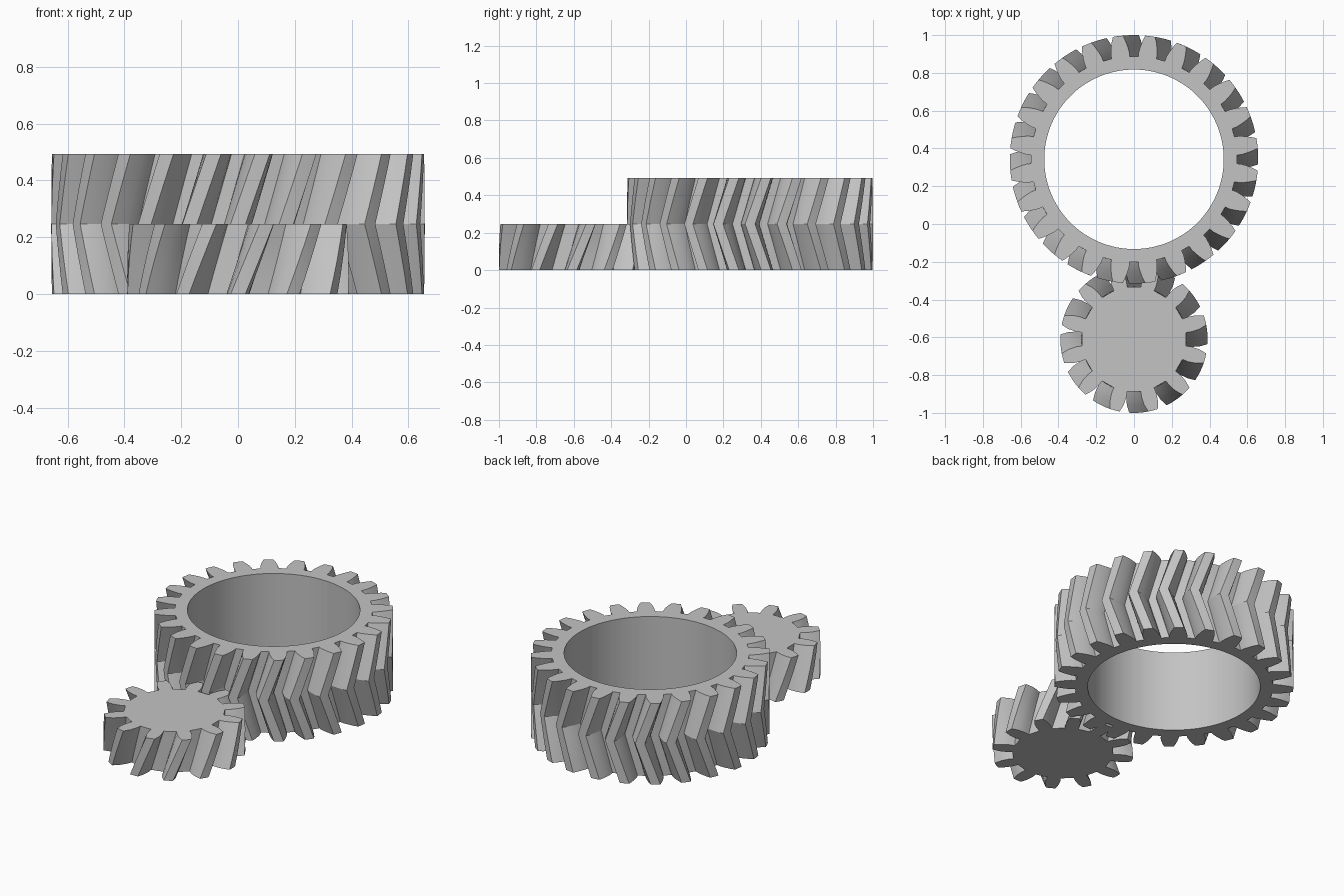
import bpy, bmesh
from math import radians, sin, cos, pi

if "Cube" in bpy.data.objects:
    bpy.data.objects.remove(bpy.data.objects["Cube"], do_unlink=True)

steel = bpy.data.materials.new("plain_grey")
steel.use_nodes = True
GREY = (0.55, 0.55, 0.55, 1)
steel.diffuse_color = GREY
steel.node_tree.nodes["Principled BSDF"].inputs["Base Color"].default_value = GREY

LAYER = 0.2465   # height of one helical layer
STEPS = 4        # slices per layer


def gear_outline(teeth, flank):
    """Polar outline; flank lists (radius, half angle in degrees) from root to tip."""
    pitch = 2 * pi / teeth
    points = []
    for i in range(teeth):
        middle = (i + 0.5) * pitch
        points += [(r, middle - radians(a)) for r, a in flank]
        points.append((flank[-1][0], middle))
        points += [(r, middle + radians(a)) for r, a in reversed(flank)]
    return points


def build_gear(name, outline, centre_y, slices, bore=None):
    """Stack turned outlines (z, turn), join them and close the ends."""
    bm = bmesh.new()

    def ring(points, z, turn=0):
        return [bm.verts.new((r * cos(a + turn), r * sin(a + turn), z)) for r, a in points]

    def bridge(lower, upper):
        n = len(lower)
        for i in range(n):
            j = (i + 1) % n
            bm.faces.new((lower[i], lower[j], upper[j], upper[i]))

    rings = [ring(outline, z, turn) for z, turn in slices]
    for lower, upper in zip(rings, rings[1:]):
        bridge(lower, upper)
    if bore:
        hole = [(bore, a) for r, a in outline]
        inner = [ring(hole, slices[k][0], slices[k][1]) for k in (0, -1)]
        bridge(inner[0], rings[0])
        bridge(rings[-1], inner[1])
        bridge(inner[1], inner[0])
    else:
        bm.faces.new(rings[0][::-1])
        bm.faces.new(rings[-1])
    bmesh.ops.recalc_face_normals(bm, faces=bm.faces)

    mesh = bpy.data.meshes.new(name)
    bm.to_mesh(mesh)
    bm.free()
    mesh.materials.append(steel)
    obj = bpy.data.objects.new(name, mesh)
    obj.location.y = centre_y
    bpy.context.collection.objects.link(obj)
    bpy.ops.object.select_all(action="DESELECT")
    obj.select_set(True)
    bpy.context.view_layer.objects.active = obj
    bpy.ops.object.shade_smooth_by_angle(angle=radians(30))


# Large herringbone ring: turns back half a tooth at mid height
half_tooth = pi / 24
ring_slices = [(LAYER * k / STEPS, -half_tooth * (1 - abs(k / STEPS - 1)))
               for k in range(2 * STEPS + 1)]
ring_flank = [(0.545, 5.1), (0.57, 4.95), (0.60, 4.2), (0.63, 3.3), (0.6575, 2.3)]
build_gear("large_herringbone_ring", gear_outline(24, ring_flank), 0.3425,
           ring_slices, bore=0.475)

# Small helical pinion: one layer, twisted the other way
half_tooth = pi / 12
pinion_slices = [(LAYER * k / STEPS, half_tooth * (k / STEPS - 1)) for k in range(STEPS + 1)]
pinion_flank = [(0.278, 7.6), (0.31, 7.5), (0.35, 6.2), (0.39, 3.8)]
build_gear("small_helical_pinion", gear_outline(12, pinion_flank), -0.61, pinion_slices)
